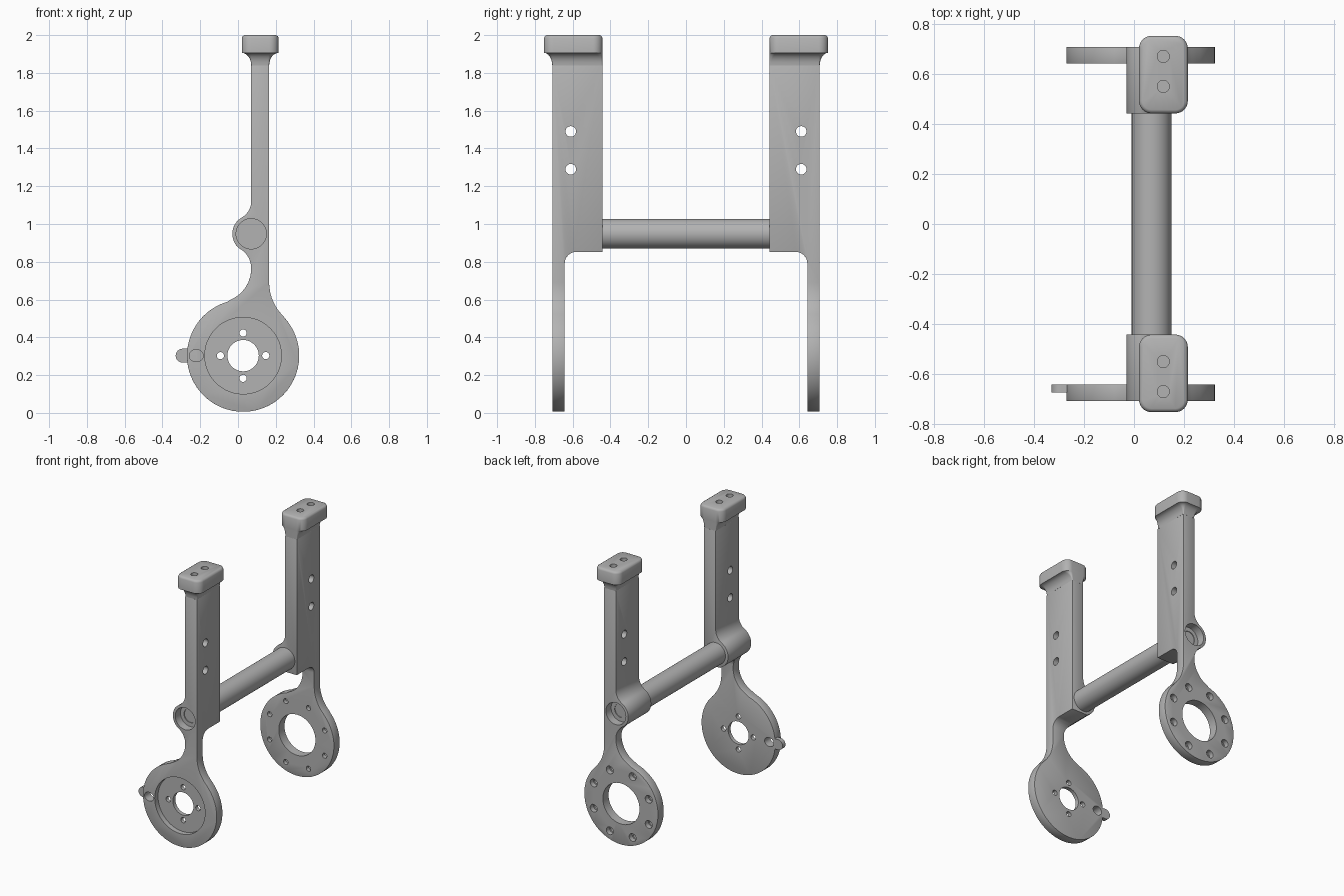
import bpy, bmesh
from math import sin, cos, radians, pi
from mathutils import Matrix, Vector

cube = bpy.data.objects.get("Cube")
if cube:
    bpy.data.objects.remove(cube, do_unlink=True)

grey = bpy.data.materials.new("machined grey")
grey.use_nodes = True
COLOUR = (0.45, 0.45, 0.45, 1)
grey.diffuse_color = COLOUR
grey.node_tree.nodes["Principled BSDF"].inputs["Base Color"].default_value = COLOUR


def finish(bm, name):
    bmesh.ops.recalc_face_normals(bm, faces=bm.faces)
    mesh = bpy.data.meshes.new(name)
    bm.to_mesh(mesh)
    bm.free()
    mesh.materials.append(grey)
    ob = bpy.data.objects.new(name, mesh)
    bpy.context.collection.objects.link(ob)
    return ob


def loft(name, rings):
    bm = bmesh.new()
    loops = [[bm.verts.new(p) for p in ring] for ring in rings]
    for low, high in zip(loops, loops[1:]):
        for i in range(len(low)):
            bm.faces.new((low[i - 1], low[i], high[i], high[i - 1]))
    bm.faces.new(loops[0])
    bm.faces.new(loops[-1])
    return finish(bm, name)


def prism(name, pts, axis, a, b):
    if axis == 'Y':
        return loft(name, [[(p, t, q) for p, q in pts] for t in (a, b)])
    return loft(name, [[(t, p, q) for p, q in pts] for t in (a, b)])


def cylinder(name, start, end, r, squash=1):
    start, end = Vector(start), Vector(end)
    axis = end - start
    turn = axis.to_track_quat('Z', 'Y').to_matrix().to_4x4()
    bm = bmesh.new()
    bmesh.ops.create_cone(bm, cap_ends=True, segments=48, radius1=r, radius2=r,
                          depth=axis.length,
                          matrix=Matrix.Translation((start + end) / 2) @ turn)
    for v in bm.verts:
        v.co.z = start.z + (v.co.z - start.z) * squash if squash != 1 else v.co.z
    return finish(bm, name)


def apply(ob, mod):
    bpy.context.view_layer.objects.active = ob
    bpy.ops.object.modifier_apply(modifier=mod.name)


def boolean(ob, tool, operation='DIFFERENCE'):
    mod = ob.modifiers.new("cut", 'BOOLEAN')
    mod.object, mod.operation, mod.solver = tool, operation, 'EXACT'
    apply(ob, mod)
    bpy.data.objects.remove(tool, do_unlink=True)


def arc(cx, cz, r, a0, a1, n=12):
    angles = [radians(a0 + (a1 - a0) * i / n) for i in range(n + 1)]
    return [(cx + r * cos(a), cz + r * sin(a)) for a in angles]


def rounded_rect(x0, x1, y0, y1, r, z, s):
    pts = []
    for cx, cy, a in ((x1 - r, y1 - r, 0), (x0 + r, y1 - r, 90),
                      (x0 + r, y0 + r, 180), (x1 - r, y0 + r, 270)):
        pts += arc(cx, cy, r, a, a + 90, 8)
    return [(x, s * y, z) for x, y in pts]


# Key dimensions
HUB_X, HUB_Z, HUB_R = 0.027, 0.303, 0.297
LUG_X, LUG_Z, LUG_R = 0.07, 0.948, 0.1
BAR_L, BAR_R = 0.07, 0.165
OUT, PLATE, INNER = 0.708, 0.642, 0.442
TOP = 1.84

# Front outline: bar, round hub, waist and lug
front_outline = [(BAR_R, TOP + 0.1)]
front_outline += arc(0.415, 0.691, 0.25, 180, 225.2)
front_outline += arc(HUB_X, HUB_Z, HUB_R, 45.2, -253.5, 72)[1:]
front_outline += arc(-0.11, 0.765, 0.18, -73.5, 0)[1:]
front_outline += arc(-0.05, 0.765, 0.12, 0, 56.7)[1:]
front_outline += arc(LUG_X, LUG_Z, LUG_R, 236.7, 120, 16)[1:]
front_outline += arc(-0.03, 1.121, 0.1, -60, 0)[1:]
front_outline += [(BAR_L, TOP + 0.1)]

# Side outline: thin plate below, deep block above
side_outline = [(OUT, -0.1), (OUT, TOP), (INNER, TOP), (INNER, 0.852)]
side_outline += arc(0.582, 0.792, 0.06, 90, 0, 8) + [(PLATE, -0.1)]

parts = []
for s, side in ((-1, "front"), (1, "back")):
    leg = prism(side + "_leg", front_outline, 'Y', s * 0.3, s * 0.9)
    boolean(leg, prism("side_cutter", [(s * y, z) for y, z in side_outline], 'X', -1, 1),
            'INTERSECT')
    bevel = leg.modifiers.new("soft edges", 'BEVEL')
    bevel.width, bevel.segments = 0.006, 2
    bevel.limit_method, bevel.angle_limit = 'ANGLE', radians(50)
    apply(leg, bevel)

    def bore(x, z, r, y0=0.55, y1=0.8, squash=1):
        boolean(leg, cylinder("bore", (x, s * y0, z), (x, s * y1, z), r, squash))

    # Cross holes and rod counterbore
    for z in (1.29, 1.49):
        boolean(leg, cylinder("bore", (-0.2, s * 0.61, z), (0.4, s * 0.61, z), 0.028))
    bore(LUG_X, LUG_Z, 0.08, 0.645)

    if s < 0:
        # Motor hub: recess, shaft hole, screw holes and cable hole
        bore(HUB_X, HUB_Z, 0.203, 0.67)
        bore(HUB_X, HUB_Z, 0.083)
        for i in range(4):
            a = i * pi / 2
            bore(HUB_X + 0.12 * cos(a), HUB_Z + 0.12 * sin(a), 0.019)
        bore(-0.221, HUB_Z, 0.037, squash=0.87)
    else:
        # Bearing hub: wide opening and counterbored bolt circle
        bore(HUB_X, HUB_Z, 0.148)
        for i in range(8):
            a = (i + 0.5) * pi / 4
            x, z = HUB_X + 0.24 * cos(a), HUB_Z + 0.24 * sin(a)
            bore(x, z, 0.018)
            bore(x, z, 0.028, 0.672)
    parts.append(leg)

    # Flared cap with rounded corners
    rings = [rounded_rect(BAR_L, BAR_R, INNER, OUT, 0.006, TOP, s)]
    for i in range(1, 7):
        a = i / 6 * pi / 2
        t = 1 - cos(a)
        rings.append(rounded_rect(BAR_L - 0.05 * t, BAR_R + 0.05 * t, INNER,
                                  OUT + 0.044 * t, 0.006 + 0.044 * t,
                                  TOP + 0.066 * sin(a), s))
    for inset, z in ((0, 1.985), (0.005, 1.995), (0.014, 2.0)):
        rings.append(rounded_rect(0.02 + inset, 0.215 - inset, INNER + inset,
                                  0.752 - inset, 0.05 - inset, z, s))
    cap = loft(side + "_cap", rings)
    for y in (0.55, 0.67):
        boolean(cap, cylinder("bore", (0.117, s * y, 1.9), (0.117, s * y, 2.1), 0.024))
    parts.append(cap)

# Cross rod with blind threaded ends
rod = cylinder("cross_rod", (LUG_X, -0.65, LUG_Z), (LUG_X, 0.65, LUG_Z), 0.079)
for s in (-1, 1):
    boolean(rod, cylinder("bore", (LUG_X, s * 0.64, LUG_Z), (LUG_X, s * 0.8, LUG_Z), 0.05))
    boolean(rod, cylinder("bore", (LUG_X, s * 0.56, LUG_Z), (LUG_X, s * 0.8, LUG_Z), 0.035))
parts.append(rod)

# Cable tab on the motor hub rim
tab_outline = arc(-0.293, HUB_Z, 0.037, 90, 270) + [(-0.262, 0.266), (-0.262, 0.34)]
parts.append(prism("cable_tab", tab_outline, 'Y', -0.674, -0.642))

bpy.ops.object.select_all(action='DESELECT')
for ob in parts:
    ob.select_set(True)
bpy.context.view_layer.objects.active = parts[0]
bpy.ops.object.shade_smooth_by_angle(angle=radians(35))
